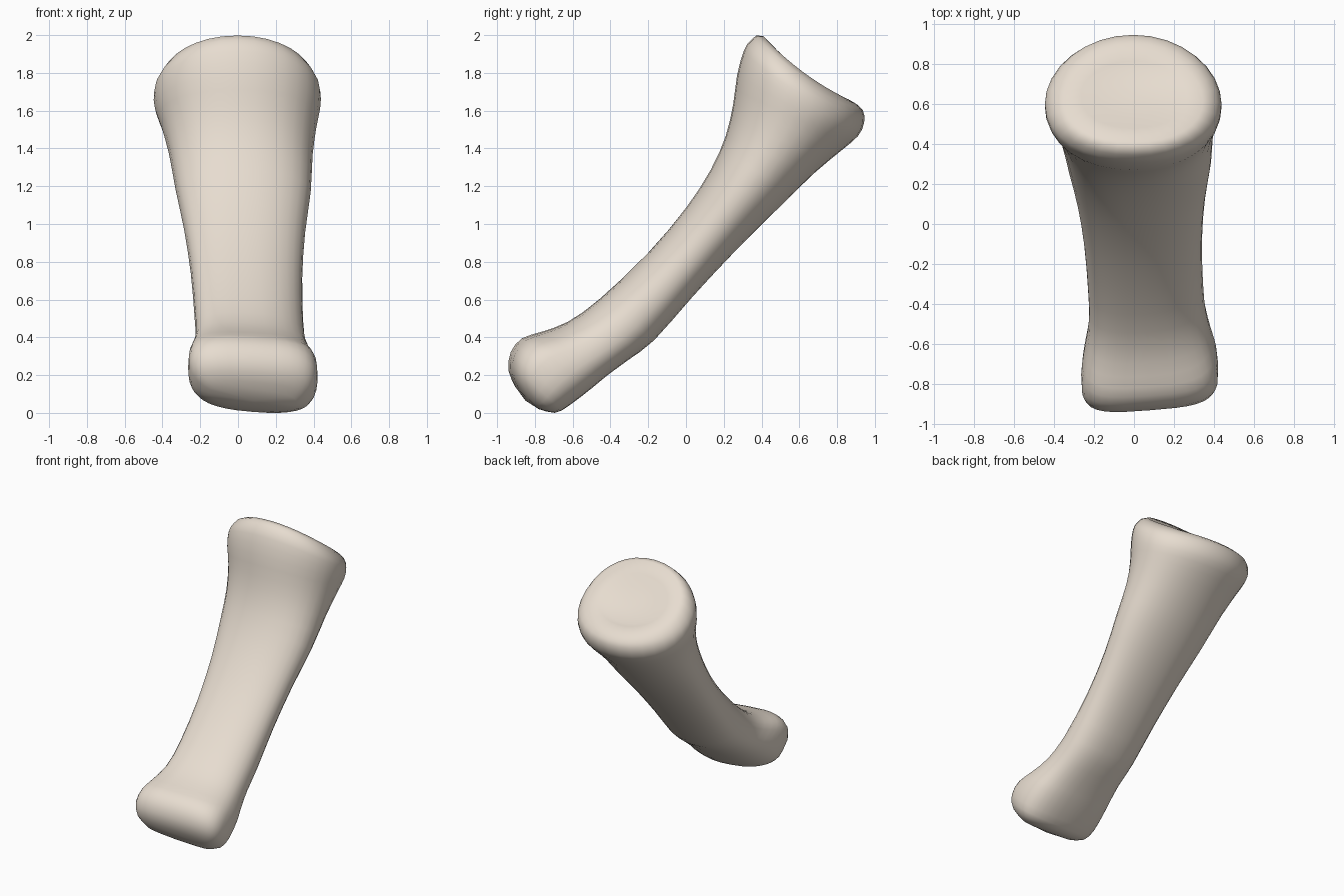
import bpy, bmesh, math
from mathutils import Vector

if "Cube" in bpy.data.objects:
    bpy.data.objects.remove(bpy.data.objects["Cube"])

SIDES = 32
# Rings from lower to upper end: front y, front z, back y, back z, x min, x max
RINGS = [
    (-0.89, 0.13, -0.79, 0.035, -0.15, 0.31),
    (-0.93, 0.22, -0.70, 0.01, -0.225, 0.385),
    (-0.92, 0.32, -0.62, 0.05, -0.262, 0.42),
    (-0.86, 0.395, -0.50, 0.14, -0.26, 0.415),
    (-0.76, 0.43, -0.42, 0.205, -0.245, 0.39),
    (-0.62, 0.485, -0.31, 0.285, -0.225, 0.36),
    (-0.45, 0.61, -0.17, 0.39, -0.23, 0.345),
    (-0.20, 0.85, 0.03, 0.615, -0.25, 0.34),
    (0.00, 1.09, 0.24, 0.84, -0.285, 0.355),
    (0.13, 1.29, 0.47, 1.07, -0.33, 0.385),
    (0.21, 1.47, 0.68, 1.275, -0.365, 0.395),
    (0.25, 1.64, 0.83, 1.40, -0.405, 0.415),
    (0.27, 1.79, 0.91, 1.47, -0.44, 0.435),
    (0.305, 1.92, 0.943, 1.54, -0.445, 0.437),
    (0.345, 1.98, 0.935, 1.61, -0.42, 0.415),
    (0.41, 2.0, 0.86, 1.665, -0.35, 0.345),
    (0.54, 1.855, 0.78, 1.685, -0.19, 0.19),
]


def power(v, n):
    return math.copysign(abs(v) ** (2 / n), v)


def bump(t, centre, width):
    return math.exp(-((t - centre) / width) ** 2)


def with_midways(rings):
    """Insert a smoothly interpolated ring in every gap."""
    out = [rings[0]]
    for i in range(len(rings) - 1):
        a, b, c, d = (rings[max(0, min(len(rings) - 1, i + k))] for k in (-1, 0, 1, 2))
        out.append(tuple((9 * (q + r) - p - s) / 16 for p, q, r, s in zip(a, b, c, d)))
        out.append(c)
    return out


def ring_points(t, fy, fz, by, bz, x0, x1):
    """One cross-section; t runs from 0 at the lower end to 1 at the upper end."""
    front, back = Vector((0, fy, fz)), Vector((0, by, bz))
    mid, half = (front + back) / 2, (front - back) / 2
    direction = half.normalized()
    n_left = 2.1 + 1.4 * bump(t, 0.12, 0.3)     # boxy lower knuckle
    n_right = 2.1 + 1.4 * bump(t, 0.1, 0.17)    # rounder right flank on the shaft
    twist = 0.04 * max(0, 1 - t / 0.7)
    dip = 0.05 * bump(t, 0.86, 0.1)             # saddle of the upper joint
    points = []
    for i in range(SIDES):
        a = math.tau * i / SIDES
        c, s = math.cos(a), math.sin(a)
        # flatter towards the front, rounder on the back
        front_n = n_right if c > 0 else n_left
        k = front_n if s > 0 else 2 + (n_left - 2) * 0.35
        x = power(c, k)
        p = mid + half * power(s, k) - direction * twist * x
        p -= Vector((0, 0.6, 0.8)) * dip * x * x
        p.x = (x0 + x1) / 2 + (x1 - x0) / 2 * x
        points.append(p)
    return points


# Loft the shaft and both flared ends
bm = bmesh.new()
rings = with_midways(RINGS)
loops = [[bm.verts.new(p) for p in ring_points(i / (len(rings) - 1), *r)]
         for i, r in enumerate(rings)]
for lower, upper in zip(loops, loops[1:]):
    for i in range(SIDES):
        j = (i + 1) % SIDES
        bm.faces.new((lower[i], lower[j], upper[j], upper[i]))

# Rounded lower cap and dished upper cap
for loop, centre in ((loops[0], (0.08, -0.85, 0.07)), (loops[-1], (0, 0.66, 1.755))):
    tip = bm.verts.new(centre)
    for i in range(SIDES):
        bm.faces.new((loop[i], loop[(i + 1) % SIDES], tip))
bmesh.ops.recalc_face_normals(bm, faces=bm.faces)

# Rest the lowest point on the floor
low = min(v.co.z for v in bm.verts)
bmesh.ops.translate(bm, verts=bm.verts, vec=(0, 0, -low))

mesh = bpy.data.meshes.new("finger_bone")
bm.to_mesh(mesh)
bm.free()
mesh.polygons.foreach_set("use_smooth", [True] * len(mesh.polygons))
bone = bpy.data.objects.new("finger_bone", mesh)
bpy.context.collection.objects.link(bone)

# Ivory colour
ivory = bpy.data.materials.new("ivory")
ivory.diffuse_color = (0.80, 0.72, 0.63, 1)
ivory.use_nodes = True
ivory.node_tree.nodes["Principled BSDF"].inputs["Base Color"].default_value = ivory.diffuse_color
mesh.materials.append(ivory)
